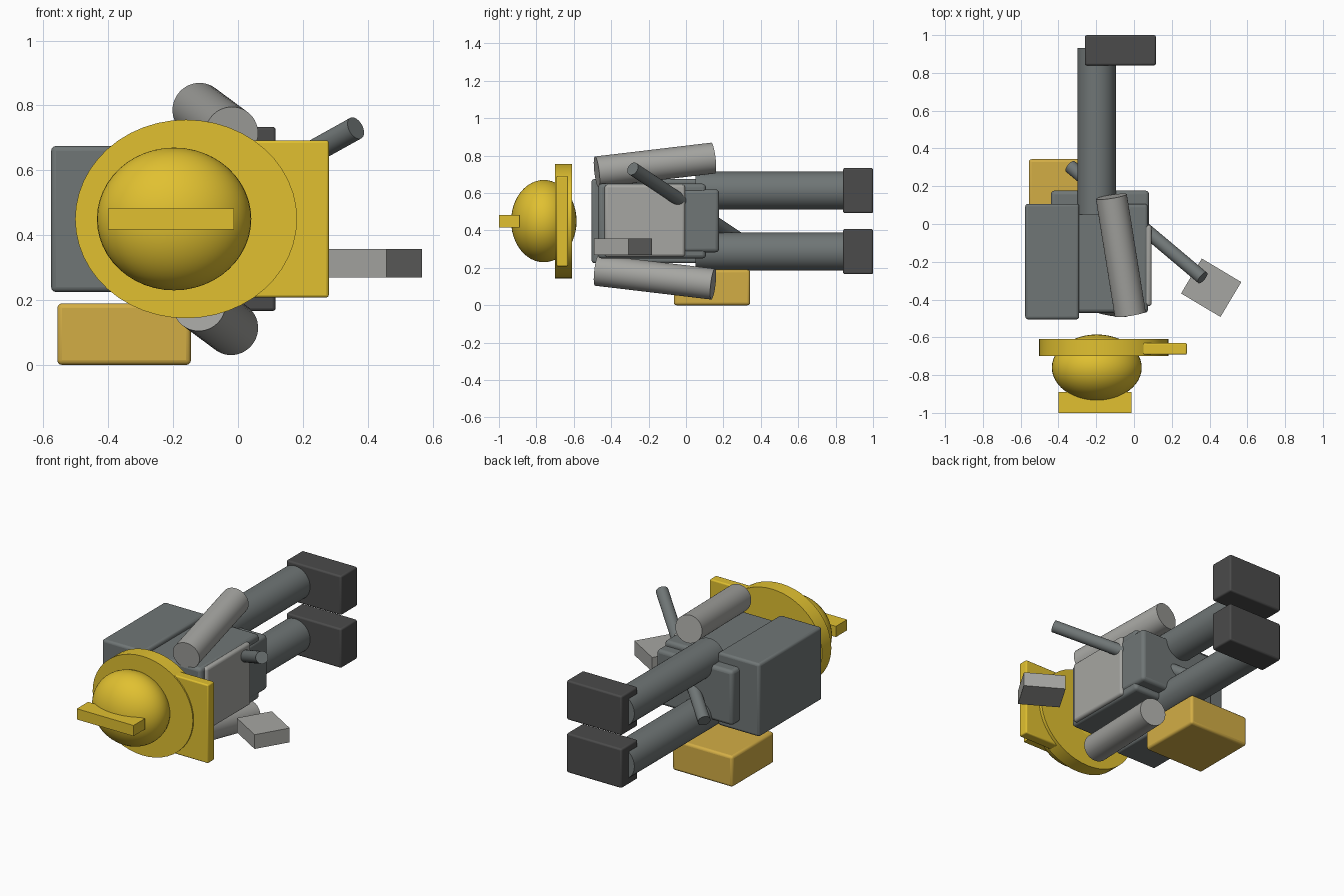
import bpy, math
from mathutils import Vector

if "Cube" in bpy.data.objects:
    bpy.data.objects.remove(bpy.data.objects["Cube"])


def material(name, rgb):
    m = bpy.data.materials.new(name)
    m.diffuse_color = (*rgb, 1)
    m.use_nodes = True
    m.node_tree.nodes["Principled BSDF"].inputs["Base Color"].default_value = m.diffuse_color
    return m


YELLOW = material("helmet yellow", (0.75, 0.53, 0.03))
AMBER = material("amber", (0.65, 0.42, 0.06))
DARK = material("dark grey", (0.07, 0.07, 0.07))
SLATE = material("slate", (0.16, 0.18, 0.18))
LIGHT = material("light grey", (0.38, 0.38, 0.36))


def finish(name, mat, smooth=False):
    o = bpy.context.object
    o.name = name
    o.data.materials.append(mat)
    if smooth:
        bpy.ops.object.shade_smooth_by_angle(angle=math.radians(35))
    return o


def box(name, x, y, z, mat, bevel=0.0, turn=0.0):
    ctr = [(a[0] + a[1]) / 2 for a in (x, y, z)]
    bpy.ops.mesh.primitive_cube_add(size=1, location=ctr)
    o = bpy.context.object
    o.scale = [a[1] - a[0] for a in (x, y, z)]
    bpy.ops.object.transform_apply(location=False, rotation=False, scale=True)
    o.rotation_euler.z = turn
    if bevel:
        b = o.modifiers.new("soft edges", "BEVEL")
        b.width, b.segments = bevel, 3
    return finish(name, mat, bevel > 0)


def rod(name, a, b, r, mat):
    a, b = Vector(a), Vector(b)
    bpy.ops.mesh.primitive_cylinder_add(vertices=48, radius=r, depth=(b - a).length, location=(a + b) / 2)
    bpy.context.object.rotation_euler = (b - a).to_track_quat("Z", "Y").to_euler()
    return finish(name, mat, True)


# Helmet: brim, front plate, dome, crest
brim = rod("helmet_brim", (-0.16, -0.70, 0.45), (-0.16, -0.61, 0.45), 1, YELLOW)
brim.rotation_euler = (math.pi / 2, 0, 0)
brim.scale = (0.342, 0.306, 1)
box("helmet_front_plate", (0.04, 0.28), (-0.692, -0.63), (0.208, 0.692), YELLOW, 0.008)
bpy.ops.mesh.primitive_uv_sphere_add(segments=48, ring_count=24, radius=1, location=(-0.197, -0.76, 0.45))
bpy.context.object.scale = (0.238, 0.175, 0.22)
finish("helmet_dome", YELLOW, True)
box("helmet_crest", (-0.40, -0.013), (-1.0, -0.89), (0.417, 0.483), YELLOW)

# Body blocks
box("back_pack", (-0.576, -0.29), (-0.505, 0.107), (0.225, 0.675), SLATE, 0.015)
box("torso", (-0.32, 0.075), (-0.47, 0.107), (0.25, 0.65), SLATE, 0.02)
box("chest_panel", (-0.02, 0.093), (-0.435, -0.005), (0.26, 0.645), LIGHT, 0.015)
box("hips", (-0.44, 0.08), (-0.03, 0.177), (0.283, 0.62), SLATE, 0.02)

# Legs and boots, arms mirrored about the middle height
for side, s in (("upper", 1), ("lower", -1)):
    z = 0.45 + s * 0.163
    rod(side + "_leg", (-0.198, 0.05, z), (-0.198, 0.932, z), 0.102, SLATE)
    box(side + "_boot", (-0.26, 0.116), (0.84, 1.0), (z - 0.121, z + 0.121), DARK, 0.01)
    x0, x1 = (-0.02, -0.12) if s > 0 else (-0.12, -0.02)
    rod(side + "_arm", (x0, -0.477, 0.45 + s * 0.263), (x1, 0.145, 0.45 + s * 0.337), 0.083, LIGHT)

# Tool case, handle and blade
box("tool_case", (-0.557, -0.145), (-0.065, 0.343), (0.0, 0.19), AMBER, 0.015)
rod("tool_handle", (0.363, -0.285, 0.73), (-0.338, 0.305, 0.34), 0.036, SLATE)
box("tool_blade", (0.287, 0.530), (-0.445, -0.230), (0.27, 0.358), LIGHT, 0, math.radians(-30.8))
